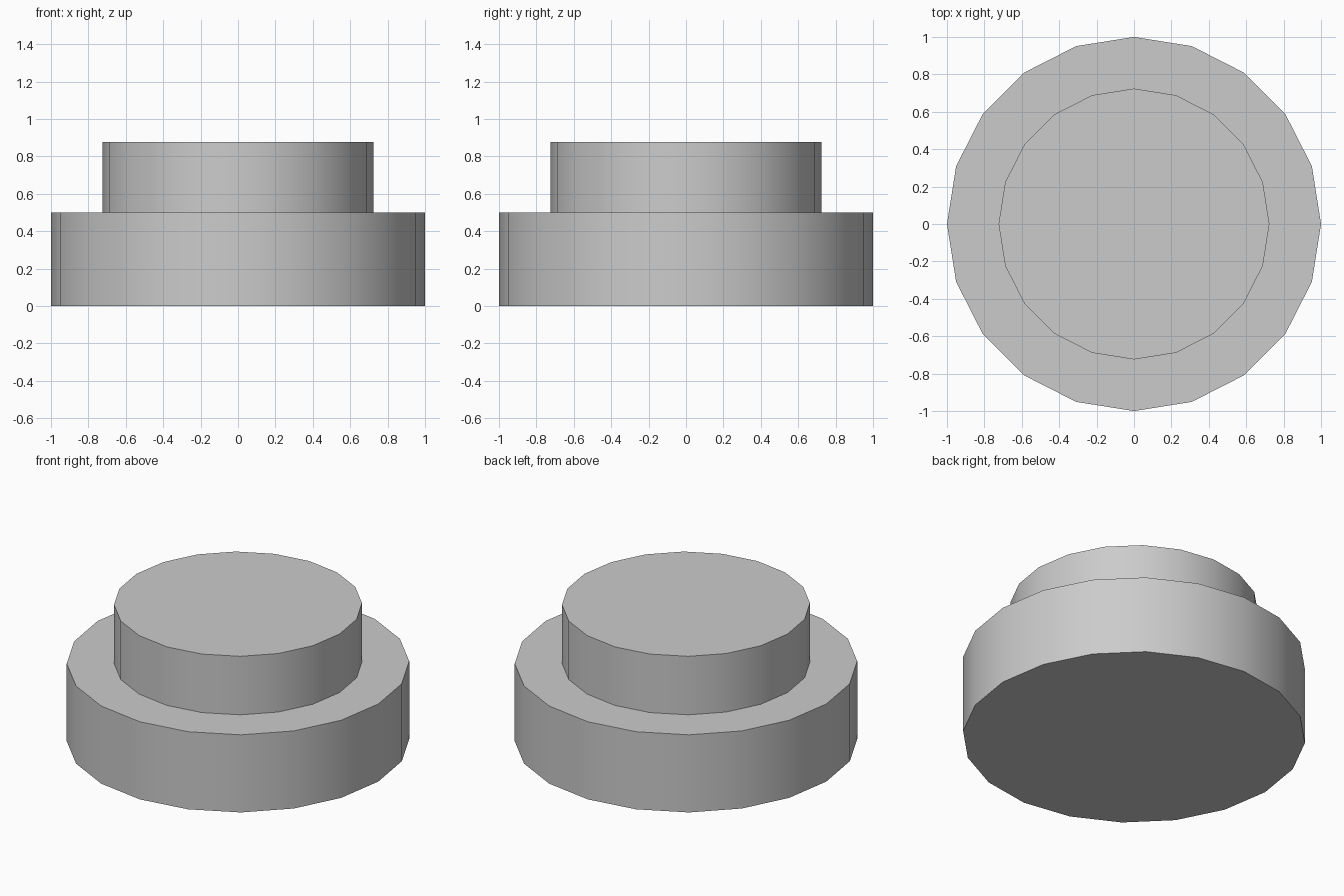
import bpy, bmesh
from math import radians
from mathutils import Vector

if "Cube" in bpy.data.objects:
    bpy.data.objects.remove(bpy.data.objects["Cube"])

SIDES = 20
BASE_RADIUS, BASE_HEIGHT = 1.0, 0.5
TOP_RADIUS, TOP_HEIGHT = 0.724, 0.877

bm = bmesh.new()

# Wide lower drum
bmesh.ops.create_cone(bm, cap_ends=True, segments=SIDES, radius1=BASE_RADIUS,
                      radius2=BASE_RADIUS, depth=BASE_HEIGHT)
bmesh.ops.translate(bm, verts=bm.verts, vec=(0, 0, BASE_HEIGHT / 2))

# Narrow upper drum: step the top face in, then raise it
cap = max(bm.faces, key=lambda f: f.calc_center_median().z)
cap = bmesh.ops.extrude_discrete_faces(bm, faces=[cap])["faces"][0]
bmesh.ops.scale(bm, verts=cap.verts, vec=(TOP_RADIUS, TOP_RADIUS, 1))
cap = bmesh.ops.extrude_discrete_faces(bm, faces=[cap])["faces"][0]
bmesh.ops.translate(bm, verts=cap.verts, vec=Vector((0, 0, TOP_HEIGHT - BASE_HEIGHT)))
bmesh.ops.recalc_face_normals(bm, faces=bm.faces)

mesh = bpy.data.meshes.new("stepped_drum")
bm.to_mesh(mesh)
bm.free()
drum = bpy.data.objects.new("stepped_drum", mesh)
bpy.context.collection.objects.link(drum)

# Smooth sides, sharp rims
bpy.context.view_layer.objects.active = drum
drum.select_set(True)
bpy.ops.object.shade_smooth_by_angle(angle=radians(30))
